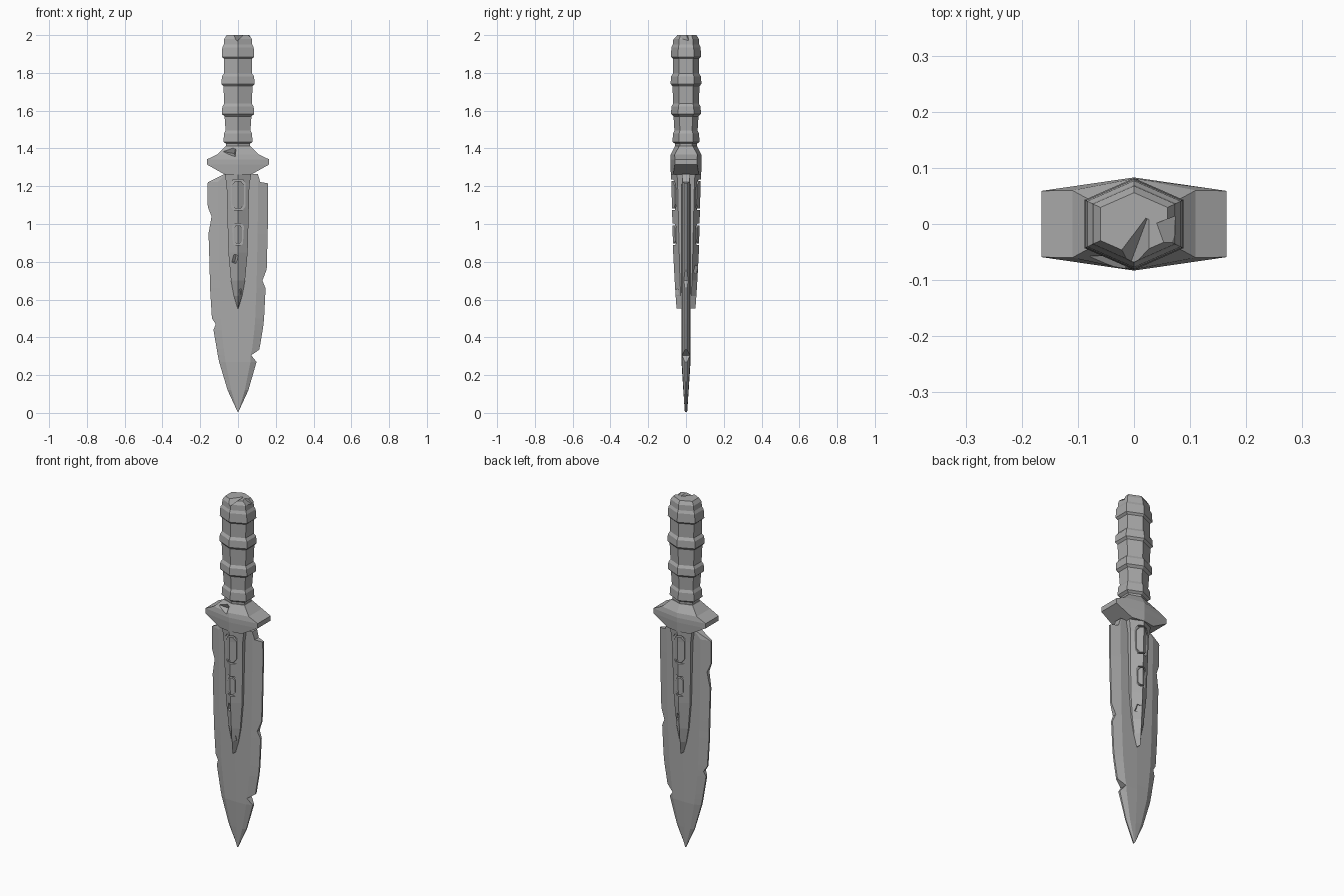
import bpy, bmesh, math
from mathutils import Matrix, Euler

cube = bpy.data.objects.get("Cube")
if cube:
    bpy.data.objects.remove(cube, do_unlink=True)

steel = bpy.data.materials.new("worn grey")
steel.use_nodes = True
grey = (0.4, 0.4, 0.4, 1)
steel.diffuse_color = grey
steel.node_tree.nodes["Principled BSDF"].inputs["Base Color"].default_value = grey


def finish(name, bm):
    bmesh.ops.recalc_face_normals(bm, faces=bm.faces)
    mesh = bpy.data.meshes.new(name)
    bm.to_mesh(mesh)
    bm.free()
    mesh.materials.append(steel)
    obj = bpy.data.objects.new(name, mesh)
    bpy.context.collection.objects.link(obj)
    return obj


def loft(name, rings):
    """Skin a stack of equal-length point rings and cap both ends."""
    bm = bmesh.new()
    rows = [[bm.verts.new(p) for p in ring] for ring in rings]
    for a, b in zip(rows, rows[1:]):
        for i in range(len(a)):
            j = (i + 1) % len(a)
            bm.faces.new((a[i], a[j], b[j], b[i]))
    bm.faces.new(rows[0])
    bm.faces.new(rows[-1])
    return finish(name, bm)


def hexagon(z, hx, side, ridge):
    """Six-sided section with a ridge facing front and back."""
    return [(0, -ridge, z), (hx, -side, z), (hx, side, z),
            (0, ridge, z), (-hx, side, z), (-hx, -side, z)]


def carve(obj, cutters):
    """Subtract every cutter, bake the result and drop the cutters."""
    for c in cutters:
        c.hide_render = True
        mod = obj.modifiers.new("cut", 'BOOLEAN')
        mod.operation, mod.solver, mod.object = 'DIFFERENCE', 'EXACT', c
    deps = bpy.context.evaluated_depsgraph_get()
    baked = bpy.data.meshes.new_from_object(obj.evaluated_get(deps))
    obj.modifiers.clear()
    obj.data = baked
    for c in cutters:
        bpy.data.objects.remove(c, do_unlink=True)


def wedge(loc, size, rot):
    bm = bmesh.new()
    turn = Euler([math.radians(a) for a in rot]).to_matrix().to_4x4()
    bmesh.ops.create_cube(bm, size=1, matrix=Matrix.Translation(loc) @ turn
                          @ Matrix.Diagonal((*size, 1)))
    return finish("chip_cutter", bm)


def groove(z, hx, hz, side, width=0.009):
    """Long octagonal ring that follows the sloping faces of the spine."""
    outline = [(hx * a, hz * b) for a, b in
               ((1, .7), (.5, 1), (-.5, 1), (-1, .7),
                (-1, -.7), (-.5, -1), (.5, -1), (1, -.7))]
    def ring(grow, y):
        return [(x + math.copysign(grow, x), y, z + h + math.copysign(grow, h))
                for x, h in outline]
    bm = bmesh.new()
    loops = [[bm.verts.new(p) for p in ring(g, y * side)]
             for g, y in ((0, .1), (width, .1), (width, .053), (0, .053))]
    for k in range(4):
        a, b = loops[k], loops[(k + 1) % 4]
        for i in range(8):
            j = (i + 1) % 8
            bm.faces.new((a[i], a[j], b[j], b[i]))
    return finish("groove_cutter", bm)


# Blade: height, nicked left and right edges, unnicked half width
blade_rows = [
    (0.005, .002, .002, .002), (.12, .055, .055, .055), (.27, .1, .098, .1),
    (.305, .107, .07, .107), (.335, .112, .113, .113), (.44, .13, .131, .131),
    (.47, .118, .135, .135), (.5, .138, .138, .138), (.66, .148, .146, .148),
    (.7, .149, .129, .149), (.76, .15, .152, .152), (.95, .156, .157, .157),
    (1.04, .14, .159, .159), (1.09, .16, .16, .16), (1.215, .162, .16, .162),
    (1.222, .158, .118, .162), (1.265, .07, .105, .162)]


def blade_section(z, left, right, w):
    fade = min(1, .25 + z / .35)
    def thick(x):
        t = x / w
        return fade * (.024 - .004 * t if t < .66 else .0214 - .048 * (t - .66))
    xs = [-left, -min(left * .95, w * .66), 0, min(right * .95, w * .66), right]
    front = [(x, -thick(abs(x)), z) for x in xs]
    return front + [(x, -y, h) for x, y, h in reversed(front)]


loft("blade", [blade_section(*row) for row in blade_rows])

# Raised spine with ring grooves and chips
spine = loft("blade_spine", [hexagon(*r) for r in (
    (.553, .002, .024, .05), (.62, .022, .028, .055), (.7, .037, .032, .06),
    (.85, .051, .036, .068), (1.2, .06, .044, .077), (1.28, .072, .048, .08))])
cutters = [groove(z, hx, hz, s) for s in (-1, 1)
           for z, hx, hz in ((1.155, .032, .072), (.945, .022, .048))]
cutters += [wedge((-.035, -.068, .815), (.07, .025, .045), (20, 0, 35)),
            wedge((.025, -.055, .64), (.04, .02, .03), (15, 0, -30)),
            wedge((.035, .066, .76), (.06, .025, .04), (-20, 0, 35))]
carve(spine, cutters)

# Crossguard
guard = loft("crossguard", [hexagon(*r) for r in (
    (1.262, .07, .068, .08), (1.315, .165, .059, .083), (1.342, .165, .059, .083),
    (1.368, .11, .06, .081), (1.412, .066, .036, .058))])
carve(guard, [wedge((-.075, -.09, 1.385), (.13, .06, .03), (25, 10, 12))])

# Grip with four raised bands
grip_rows = [(1.40, .062), (1.425, .063), (1.435, .077), (1.48, .074), (1.495, .066),
             (1.57, .071), (1.582, .085), (1.622, .083), (1.637, .073),
             (1.73, .077), (1.742, .088), (1.782, .085), (1.797, .074),
             (1.875, .075), (1.885, .086), (1.935, .083), (1.95, .075),
             (1.98, .073), (2.0, .06)]
grip = loft("grip", [hexagon(z, w, w * .49, w * .93) for z, w in grip_rows])
carve(grip, [wedge((0, -.06, 2.012), (.055, .13, .055), (28, 45, 0)),
             wedge((.085, -.03, 2.0), (.05, .09, .04), (0, 40, 20))])
